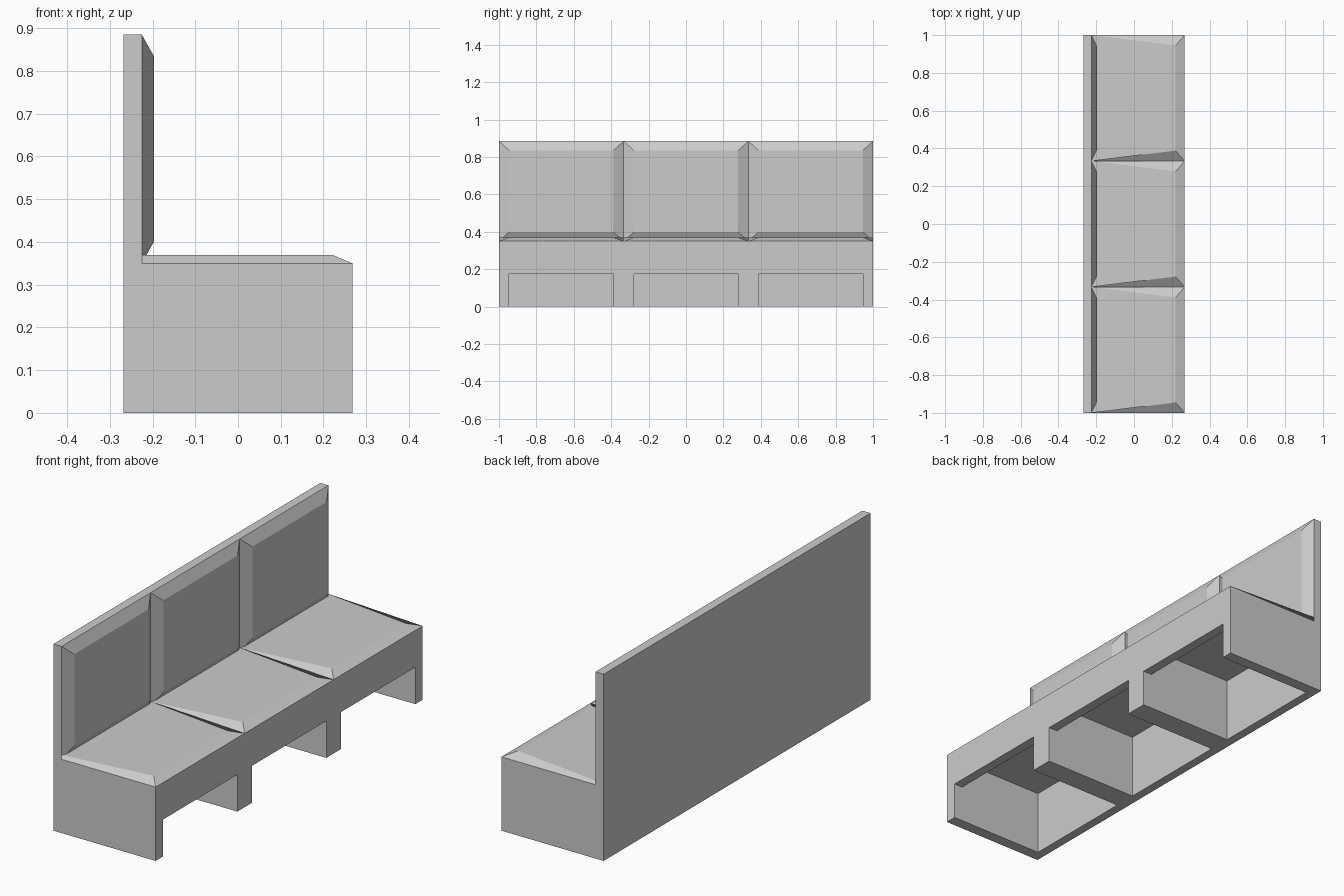
import bpy

if "Cube" in bpy.data.objects:
    bpy.data.objects.remove(bpy.data.objects["Cube"])

HALF_L = 1.0          # half bench length
BAY = 2 / 3           # width of one seat bay
X_BACK, X_FRONT = -0.268, 0.268
X_REST = -0.225       # front of the back board
Z_SEAT, Z_TOP = 0.35, 0.885
BEV = 0.055           # cushion bevel width


def add_mesh(name, verts, faces):
    mesh = bpy.data.meshes.new(name)
    mesh.from_pydata(verts, [], faces)
    obj = bpy.data.objects.new(name, mesh)
    bpy.context.collection.objects.link(obj)
    return obj


def extrude_profile(name, profile, spans):
    """Extrude a counter-clockwise xz profile along each (y0, y1) span."""
    verts, faces, n = [], [], len(profile)
    for y0, y1 in spans:
        b = len(verts)
        verts += [(x, y0, z) for x, z in profile] + [(x, y1, z) for x, z in profile]
        faces.append([b + i for i in range(n)])
        faces.append([b + n + i for i in reversed(range(n))])
        for i in range(n):
            j = (i + 1) % n
            faces.append([b + j, b + i, b + n + i, b + n + j])
    return add_mesh(name, verts, faces)


# Carcass: L-shaped seat box and back board
carcass = extrude_profile("bench_carcass", [
    (X_BACK, 0), (X_FRONT, 0), (X_FRONT, Z_SEAT),
    (X_REST, Z_SEAT), (X_REST, Z_TOP), (X_BACK, Z_TOP)], [(-HALF_L, HALF_L)])

# Storage bays: open below and in front, taller behind the front rail
bays = extrude_profile("bay_cutter", [
    (X_REST, -0.1), (0.4, -0.1), (0.4, 0.175),
    (0.222, 0.175), (0.222, 0.307), (X_REST, 0.307)],
    [(c - 0.279, c + 0.279) for c in (-BAY, 0, BAY)])
bays.hide_render = True
bays.hide_set(True)
cut = carcass.modifiers.new("bays", 'BOOLEAN')
cut.operation = 'DIFFERENCE'
cut.solver = 'EXACT'
cut.object = bays

# Cushions, one seat pad and one back pad per bay
for i, c in enumerate((-BAY, 0, BAY), 1):
    a, b = c - BAY / 2, c + BAY / 2

    # Seat pad: side bevels taper out towards the back board
    z, xf = 0.37, 0.22
    add_mesh(f"seat_pad_{i}", [
        (X_REST, a, Z_SEAT), (X_FRONT, a, Z_SEAT), (X_FRONT, b, Z_SEAT), (X_REST, b, Z_SEAT),
        (X_REST, a, z), (xf, a + BEV, z), (xf, b - BEV, z), (X_REST, b, z)],
        [(4, 5, 6, 7), (0, 1, 5, 4), (1, 2, 6, 5), (2, 3, 7, 6)])

    # Back pad: bevelled on all four sides
    x, s = -0.197, 0.05
    add_mesh(f"back_pad_{i}", [
        (X_REST, a, Z_SEAT), (X_REST, b, Z_SEAT), (X_REST, b, Z_TOP), (X_REST, a, Z_TOP),
        (x, a + BEV, Z_SEAT + s), (x, b - BEV, Z_SEAT + s),
        (x, b - BEV, Z_TOP - s), (x, a + BEV, Z_TOP - s)],
        [(4, 5, 6, 7), (0, 1, 5, 4), (1, 2, 6, 5), (2, 3, 7, 6), (3, 0, 4, 7)])
